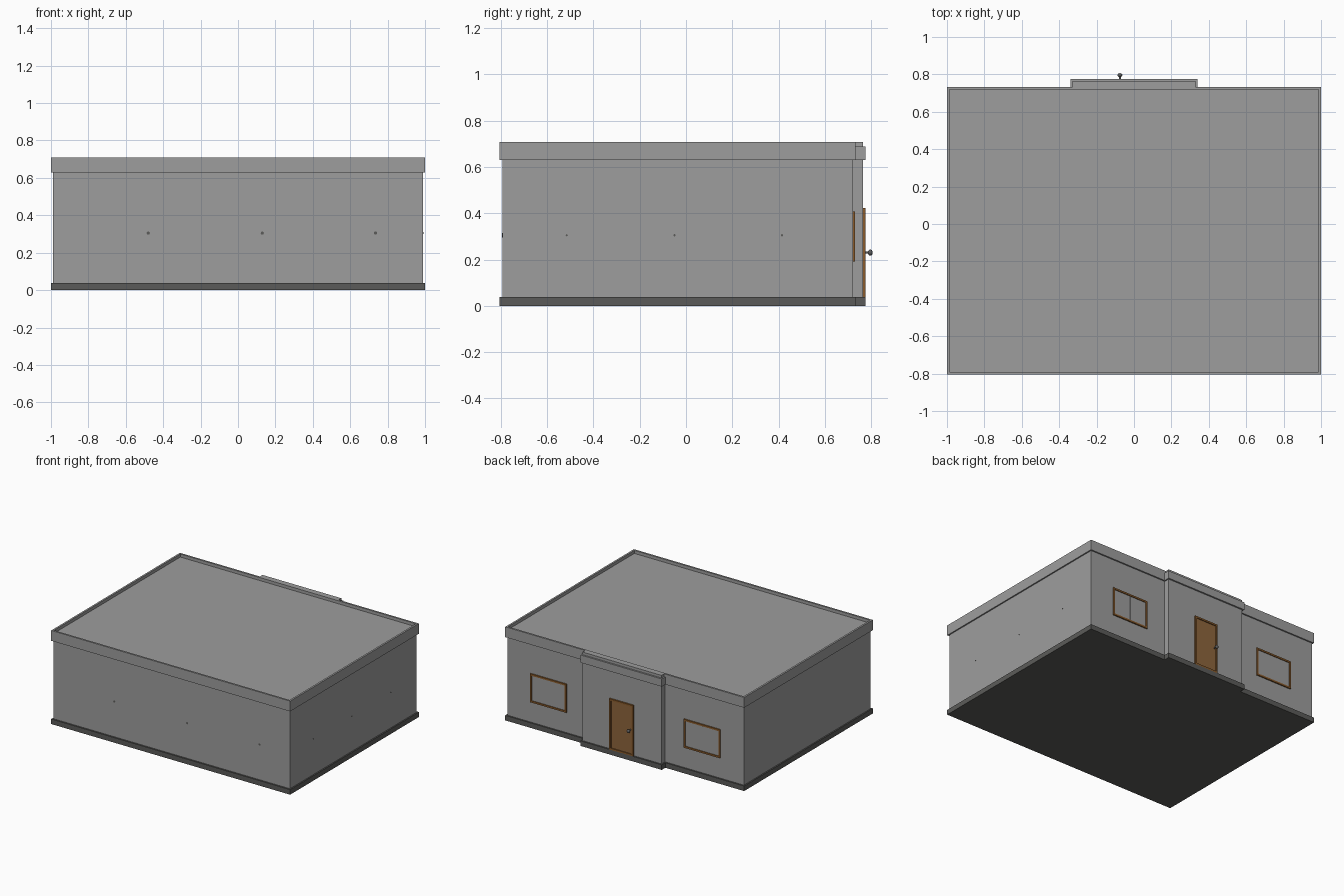
import bpy, bmesh, math
from mathutils import Matrix, Vector

if "Cube" in bpy.data.objects:
    bpy.data.objects.remove(bpy.data.objects["Cube"])


def material(name, rgb):
    m = bpy.data.materials.new(name)
    m.diffuse_color = (*rgb, 1)
    m.use_nodes = True
    m.node_tree.nodes["Principled BSDF"].inputs["Base Color"].default_value = m.diffuse_color
    return m


WALL = material("wall grey", (0.34, 0.34, 0.34))
BASE = material("dark base grey", (0.105, 0.105, 0.1))
DOOR = material("door brown", (0.27, 0.13, 0.045))
TRIM = material("trim brown", (0.25, 0.105, 0.025))
METAL = material("knob grey", (0.11, 0.11, 0.11))


def finish(name, bm, mat):
    bmesh.ops.recalc_face_normals(bm, faces=bm.faces)
    me = bpy.data.meshes.new(name)
    bm.to_mesh(me)
    bm.free()
    me.materials.append(mat)
    ob = bpy.data.objects.new(name, me)
    bpy.context.collection.objects.link(ob)
    return ob


def box(name, x, y, z, mat):
    """Box given by its (min, max) range on each axis."""
    bm = bmesh.new()
    size = (x[1] - x[0], y[1] - y[0], z[1] - z[0])
    mid = Vector((sum(x) / 2, sum(y) / 2, sum(z) / 2))
    bmesh.ops.create_cube(bm, size=1, matrix=Matrix.Translation(mid) @ Matrix.Diagonal((*size, 1)))
    return finish(name, bm, mat)


def frame(name, u, v, t, w, mat, along_z):
    """Rectangular ring: x range u, second range v, depth t, bar width w."""
    bm = bmesh.new()
    rings = []
    for inset in (0, w):
        for d in t:
            pts = [(u[0] + inset, v[0] + inset), (u[1] - inset, v[0] + inset),
                   (u[1] - inset, v[1] - inset), (u[0] + inset, v[1] - inset)]
            rings.append([bm.verts.new((a, b, d) if along_z else (a, d, b)) for a, b in pts])
    o0, o1, i0, i1 = rings
    for p, q in ((o0, o1), (o1, i1), (i1, i0), (i0, o0)):
        for k in range(4):
            n = (k + 1) % 4
            bm.faces.new((p[k], p[n], q[n], q[k]))
    return finish(name, bm, mat)


def cylinder(name, centre, axis, r, depth, mat, sides=12):
    bm = bmesh.new()
    rot = Vector((0, 0, 1)).rotation_difference(Vector(axis)).to_matrix().to_4x4()
    bmesh.ops.create_cone(bm, cap_ends=True, segments=sides, radius1=r, radius2=r,
                          depth=depth, matrix=Matrix.Translation(centre) @ rot)
    return finish(name, bm, mat)


# main building: plinth, walls with sunken roof, parapet band
box("plinth", (-1, 1), (-0.805, 0.733), (0, 0.038), BASE)
box("walls", (-0.99, 0.99), (-0.793, 0.722), (0.03, 0.685), WALL)
frame("parapet", (-1, 1), (-0.805, 0.733), (0.63, 0.708), 0.014, WALL, True)

# entrance block projecting at the back
box("entrance_plinth", (-0.34, 0.34), (0.70, 0.776), (0, 0.038), BASE)
box("entrance_wall", (-0.33, 0.33), (0.721, 0.764), (0.03, 0.708), WALL)
box("entrance_band", (-0.34, 0.34), (0.725, 0.776), (0.63, 0.688), WALL)

# door leaf, frame and knob
box("door", (-0.09, 0.09), (0.75, 0.769), (0.038, 0.41), DOOR)
frame("door_frame", (-0.1, 0.1), (0.037, 0.422), (0.75, 0.776), 0.013, TRIM, False)
cylinder("knob_stem", (-0.075, 0.779, 0.23), (0, 1, 0), 0.005, 0.022, METAL)
bm = bmesh.new()
bmesh.ops.create_uvsphere(bm, u_segments=16, v_segments=10, radius=0.013,
                          matrix=Matrix.Translation((-0.075, 0.796, 0.23)) @ Matrix.Diagonal((1, 0.8, 1, 1)))
knob = finish("knob", bm, METAL)
knob.data.shade_smooth()

# two windows, each with a frame and two panes
for side, label in ((-1, "left"), (1, "right")):
    c = side * 0.643
    frame(label + "_window_frame", (c - 0.152, c + 0.152), (0.192, 0.408),
          (0.715, 0.731), 0.013, TRIM, False)
    for k in (-1, 1):
        a, b = sorted((c + k * 0.0015, c + k * 0.139))
        box(label + "_window_pane", (a, b), (0.715, 0.725), (0.205, 0.395), WALL)

# tiny round wall fixings on the front and the right side
for x in (-0.48, 0.13, 0.735):
    cylinder("front_wall_dot", (x, -0.793, 0.305), (0, -1, 0), 0.009, 0.002, BASE, 8)
for y in (-0.515, -0.05, 0.415):
    cylinder("side_wall_dot", (0.99, y, 0.305), (1, 0, 0), 0.005, 0.002, BASE, 8)
